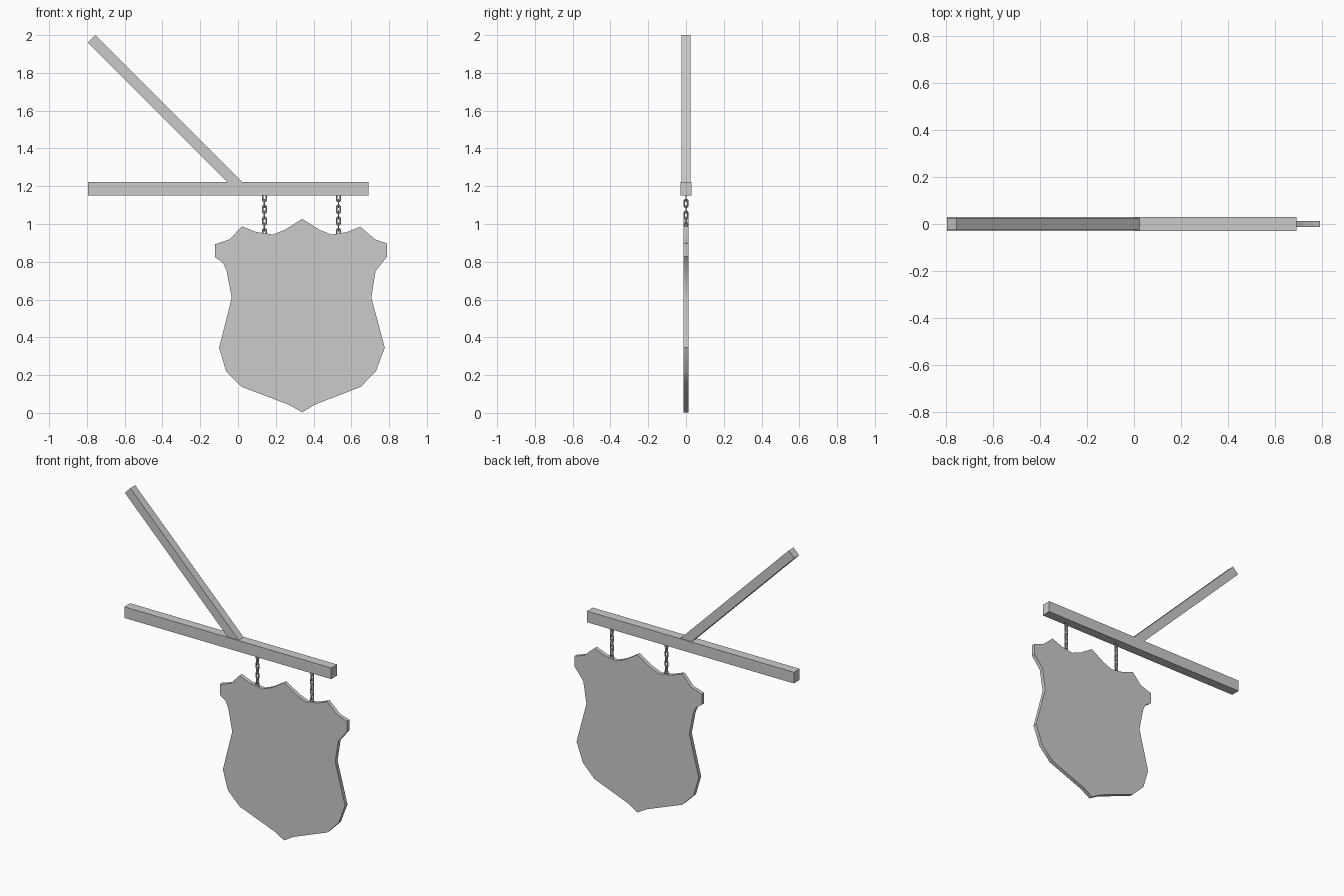
import bpy, bmesh, math
from mathutils import Matrix

old = bpy.data.objects.get("Cube")
if old:
    bpy.data.objects.remove(old, do_unlink=True)

grey = bpy.data.materials.new("plain grey")
grey.use_nodes = True
colour = (0.6, 0.6, 0.6, 1)
grey.diffuse_color = colour
grey.node_tree.nodes["Principled BSDF"].inputs["Base Color"].default_value = colour


def add_object(name, bm, smooth=False):
    bmesh.ops.recalc_face_normals(bm, faces=bm.faces)
    mesh = bpy.data.meshes.new(name)
    bm.to_mesh(mesh)
    bm.free()
    mesh.materials.append(grey)
    obj = bpy.data.objects.new(name, mesh)
    bpy.context.collection.objects.link(obj)
    if smooth:
        bpy.ops.object.select_all(action='DESELECT')
        obj.select_set(True)
        bpy.context.view_layer.objects.active = obj
        bpy.ops.object.shade_smooth_by_angle(angle=math.radians(35))
    return obj


def slab(name, outline, half_depth, smooth=False):
    """Extrude an x-z outline evenly to both sides of y = 0."""
    bm = bmesh.new()
    face = bm.faces.new([bm.verts.new((x, -half_depth, z)) for x, z in outline])
    moved = bmesh.ops.extrude_face_region(bm, geom=[face])["geom"]
    verts = [v for v in moved if isinstance(v, bmesh.types.BMVert)]
    bmesh.ops.translate(bm, verts=verts, vec=(0, 2 * half_depth, 0))
    return add_object(name, bm, smooth)


def add_link(bm, x, z, turn, radius=0.0095, straight=0.011, wire=0.0045):
    """One stadium-shaped chain link with a six-sided wire."""
    place = Matrix.Translation((x, 0, z)) @ Matrix.Rotation(turn, 4, 'Z')
    rings = []
    steps, sides = 12, 6
    for i in range(steps):
        a = math.tau * (i + 0.5) / steps
        shift = math.copysign(straight, math.sin(a))
        ring = []
        for j in range(sides):
            b = math.tau * j / sides
            r = radius + wire * math.cos(b)
            p = (r * math.cos(a), wire * math.sin(b), r * math.sin(a) + shift)
            v = bm.verts.new(p)
            v.co = place @ v.co
            ring.append(v)
        rings.append(ring)
    for i in range(steps):
        r0, r1 = rings[i], rings[(i + 1) % steps]
        for j in range(sides):
            k = (j + 1) % sides
            bm.faces.new((r0[j], r0[k], r1[k], r1[j]))


# Horizontal beam and diagonal brace
slab("beam", [(-0.795, 1.15), (0.69, 1.15), (0.69, 1.222), (-0.795, 1.222)], 0.03)
slab("brace", [(-0.795, 1.96), (-0.755, 2.0), (0.025, 1.22), (-0.055, 1.22)], 0.025)

# Shield-shaped board
shield = [
    (0.34, 1.027), (0.25, 0.97), (0.185, 0.944), (0.095, 0.958), (0.02, 0.988),
    (-0.045, 0.918), (-0.122, 0.893), (-0.122, 0.825), (-0.078, 0.793),
    (-0.06, 0.75), (-0.033, 0.61), (-0.1, 0.345), (-0.063, 0.22), (0.02, 0.138),
    (0.27, 0.043), (0.34, 0.003), (0.405, 0.043), (0.65, 0.138), (0.73, 0.22),
    (0.777, 0.345), (0.706, 0.61), (0.728, 0.75), (0.79, 0.828), (0.79, 0.897),
    (0.725, 0.918), (0.648, 0.986), (0.575, 0.957), (0.495, 0.944), (0.43, 0.97),
]
slab("sign_board", shield, 0.0125, True)

# Hanging chains, with links turned crosswise in pairs
for name, x in (("right_chain", 0.14), ("left_chain", 0.532)):
    bm = bmesh.new()
    for n in range(7):
        add_link(bm, x, 1.14 - n * 0.031, (n % 2) * math.pi / 2)
    add_object(name, bm, True)
